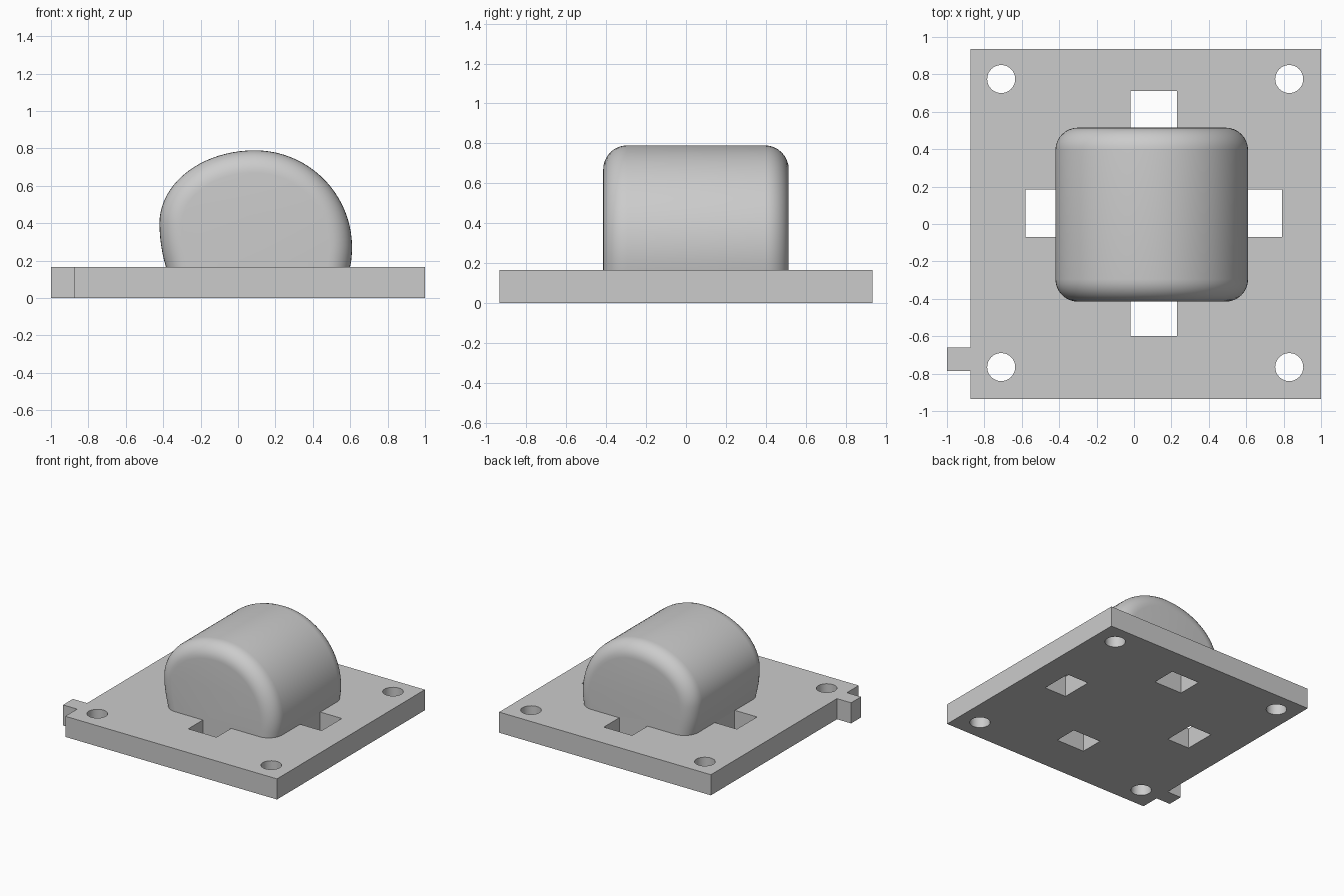
import bpy, bmesh, math
from mathutils import Vector

if "Cube" in bpy.data.objects:
    bpy.data.objects.remove(bpy.data.objects["Cube"])

TOP = 0.165          # height of the base plate
grey = bpy.data.materials.new("light_grey")
grey.diffuse_color = (0.6, 0.6, 0.6, 1)
grey.use_nodes = True
grey.node_tree.nodes["Principled BSDF"].inputs["Base Color"].default_value = grey.diffuse_color


def make(name, bm):
    bmesh.ops.recalc_face_normals(bm, faces=bm.faces)
    me = bpy.data.meshes.new(name)
    bm.to_mesh(me)
    bm.free()
    ob = bpy.data.objects.new(name, me)
    bpy.context.collection.objects.link(ob)
    me.materials.append(grey)
    return ob


def prism(name, pts, z0, z1):
    bm = bmesh.new()
    f = bm.faces.new([bm.verts.new((x, y, z0)) for x, y in pts])
    r = bmesh.ops.extrude_face_region(bm, geom=[f])
    verts = [v for v in r["geom"] if isinstance(v, bmesh.types.BMVert)]
    bmesh.ops.translate(bm, verts=verts, vec=(0, 0, z1 - z0))
    return make(name, bm)


def combine(target, tool, op):
    m = target.modifiers.new(op, "BOOLEAN")
    m.operation, m.solver, m.object = op, "EXACT", tool
    bpy.context.view_layer.objects.active = target
    bpy.ops.object.modifier_apply(modifier=m.name)
    bpy.data.objects.remove(tool)


# Base plate with the side tab
plate = prism("plate_with_dome", [(-0.875, -0.935), (1, -0.935), (1, 0.935), (-0.875, 0.935),
              (-0.875, -0.66), (-1, -0.66), (-1, -0.785), (-0.875, -0.785)], 0, TOP)

# Dome profile in x, z: tapered left foot, elliptical left half, round right half
prof = [(-0.42 + 0.035 * (1 - i / 6) ** 2, TOP + (0.40 - TOP) * i / 6) for i in range(6)]
prof += [(0.09 - 0.51 * math.cos(a), 0.40 + 0.39 * math.sin(a))
         for a in (math.pi / 2 * i / 20 for i in range(20))]
low = math.asin((TOP - 0.27) / 0.52)
prof += [(0.09 + 0.52 * math.cos(a), 0.27 + 0.52 * math.sin(a))
         for a in (math.pi / 2 + (low - math.pi / 2) * i / 24 for i in range(25))]
prof = [Vector(p) for p in prof]


def inset(d):
    out = []
    for i, p in enumerate(prof):
        if i in (0, len(prof) - 1):
            out.append(p + Vector((d if i == 0 else -d, 0)))
        else:
            t = (prof[i + 1] - prof[i - 1]).normalized()
            out.append(p + d * Vector((t.y, -t.x)))
    # straight foot sunk into the plate
    return [Vector((out[0].x, 0.1))] + out + [Vector((out[-1].x, 0.1))]


# Dome: profile lofted along y with rounded ends
R, Y0, Y1, N = 0.12, -0.415, 0.515, 8
ang = [math.pi / 2 * i / N for i in range(N + 1)]
rows = [(Y0 + R * (1 - math.sin(a)), R * (1 - math.cos(a))) for a in reversed(ang)]
rows += [(Y1 - R * (1 - math.sin(a)), R * (1 - math.cos(a))) for a in ang]
rows = rows[N::-1] + rows[N + 1:] if rows[0][0] > rows[N][0] else rows
bm = bmesh.new()
rings = [[bm.verts.new((p.x, y, p.y)) for p in inset(d)] for y, d in rows]
for a, b in zip(rings, rings[1:]):
    for i in range(len(a)):
        j = (i + 1) % len(a)
        bm.faces.new((a[i], a[j], b[j], b[i]))
bm.faces.new(rings[0])
bm.faces.new(rings[-1])
combine(plate, make("dome", bm), "UNION")

# Four slots next to the dome
for x0, x1, y0, y1 in ((-0.58, -0.382, -0.07, 0.185), (0.596, 0.79, -0.07, 0.185),
                       (-0.02, 0.23, 0.512, 0.71), (-0.02, 0.23, -0.6, -0.412)):
    slot = prism("slot", [(x0, y0), (x1, y0), (x1, y1), (x0, y1)], -0.1, TOP + 0.001)
    combine(plate, slot, "DIFFERENCE")

# Corner screw holes
for x in (-0.71, 0.83):
    for y in (-0.765, 0.775):
        circle = [(x + 0.075 * math.cos(k * math.pi / 16), y + 0.075 * math.sin(k * math.pi / 16))
                  for k in range(32)]
        combine(plate, prism("hole", circle, -0.1, 0.3), "DIFFERENCE")

# Smooth shading with sharp edges kept
bpy.ops.object.select_all(action="DESELECT")
plate.select_set(True)
bpy.context.view_layer.objects.active = plate
bpy.ops.object.shade_smooth_by_angle(angle=math.radians(30))
